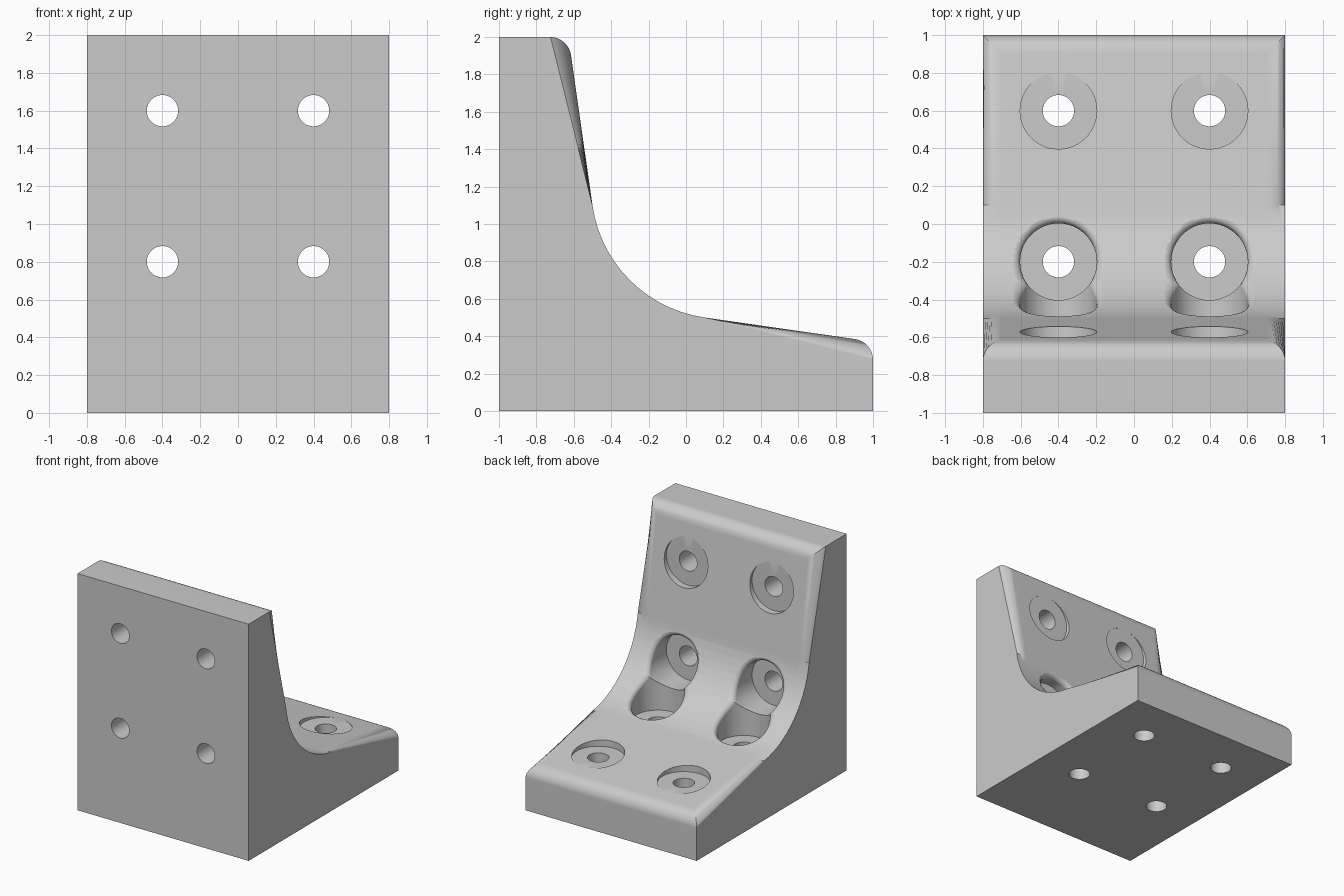
import bpy, bmesh, math
from mathutils import Vector

if "Cube" in bpy.data.objects:
    bpy.data.objects.remove(bpy.data.objects["Cube"], do_unlink=True)

HALF_W = 0.8
SLOPE = 0.143                 # taper of both plates
ARC_C, ARC_R = 1.199, 0.706   # inner corner arc, same on both axes
FLOOR, BORE, HOLE = 0.4, 0.203, 0.083
SIDES = 48


def thickness(t):
    """Height of the inner surface at distance t from the outer corner."""
    if t > 1.1:
        return 0.5 - SLOPE * (t - 1.1)
    return ARC_C - math.sqrt(ARC_R ** 2 - (t - ARC_C) ** 2)


def make_object(name, bm):
    bmesh.ops.recalc_face_normals(bm, faces=bm.faces)
    mesh = bpy.data.meshes.new(name)
    bm.to_mesh(mesh)
    bm.free()
    obj = bpy.data.objects.new(name, mesh)
    bpy.context.collection.objects.link(obj)
    return obj


def make_body():
    # L-shaped side profile with a large inner arc
    inner = [(2, thickness(2))]
    start, sweep, steps = math.radians(261.9), math.radians(-73.8), 14
    for i in range(steps + 1):
        a = start + sweep * i / steps
        inner.append((ARC_C + ARC_R * math.cos(a), ARC_C + ARC_R * math.sin(a)))
    inner.append((thickness(2), 2))
    profile = [(0, 0), (2, 0)] + inner + [(0, 2)]
    bm = bmesh.new()
    ends = [[bm.verts.new((x, u - 1, v)) for u, v in profile]
            for x in (-HALF_W, HALF_W)]
    n = len(profile)
    inner_faces = []
    for i in range(n):
        j = (i + 1) % n
        f = bm.faces.new((ends[0][i], ends[0][j], ends[1][j], ends[1][i]))
        if 2 <= i < n - 2:
            inner_faces.append(f)
    for loop in ends:
        bm.faces.new(loop)
    # Round the whole rim of the inner surface
    inner_set = set(inner_faces)
    rim = {e for f in inner_faces for e in f.edges
           if sum(g in inner_set for g in e.link_faces) == 1}
    bmesh.ops.bevel(bm, geom=list(rim), offset=0.095, offset_type='OFFSET',
                    segments=8, profile=0.5, affect='EDGES', clamp_overlap=False)
    return make_object("angle_bracket", bm)


def make_cutter(x, t, on_wall, rounded):
    """Bolt hole with a counterbore; rounded ones flare along the inner arc."""
    rings = [(HOLE, -0.1), (HOLE, FLOOR), (BORE, FLOOR)]
    flare = []
    if rounded:
        size = 0.05
        flare = [(BORE + size * (1 - math.cos(a)), size * (1 - math.sin(a)) - 0.002)
                 for a in (math.radians(15 * k) for k in range(7))]
    bm = bmesh.new()

    def add_ring(radius, height):
        ring = []
        for k in range(SIDES):
            a = 2 * math.pi * k / SIDES
            s = t + radius * math.sin(a)
            h = height(s)
            px = x + radius * math.cos(a)
            co = (px, h - 1, s) if on_wall else (px, s - 1, h)
            ring.append(bm.verts.new(Vector(co)))
        return ring

    loops = [add_ring(r, lambda s, h=h: h) for r, h in rings]
    loops += [add_ring(r, lambda s, d=d: thickness(s) - d) for r, d in flare]
    loops.append(add_ring(flare[-1][0] if flare else BORE, lambda s: 1.3))
    for a, b in zip(loops, loops[1:]):
        for k in range(SIDES):
            m = (k + 1) % SIDES
            bm.faces.new((a[k], a[m], b[m], b[k]))
    bm.faces.new(loops[0])
    bm.faces.new(loops[-1])
    cutter = make_object("hole_cutter", bm)
    cutter.hide_render = True
    return cutter


body = make_body()
bpy.ops.object.select_all(action='DESELECT')
bpy.context.view_layer.objects.active = body
body.select_set(True)

# Four bolt holes in each plate
for on_wall in (False, True):
    for t in (0.8, 1.6):
        for x in (-0.4, 0.4):
            cutter = make_cutter(x, t, on_wall, t < 1)
            mod = body.modifiers.new("hole", 'BOOLEAN')
            mod.operation = 'DIFFERENCE'
            mod.solver = 'EXACT'
            mod.object = cutter
            bpy.ops.object.modifier_apply(modifier=mod.name)
            bpy.data.objects.remove(cutter, do_unlink=True)

# Plain grey finish
grey = bpy.data.materials.new("plain_grey")
grey.use_nodes = True
colour = (0.6, 0.6, 0.6, 1)
grey.diffuse_color = colour
grey.node_tree.nodes["Principled BSDF"].inputs["Base Color"].default_value = colour
body.data.materials.clear()
body.data.materials.append(grey)

bpy.ops.object.shade_smooth_by_angle(angle=math.radians(30))
weighted = body.modifiers.new("clean_shading", 'WEIGHTED_NORMAL')
weighted.keep_sharp = True
